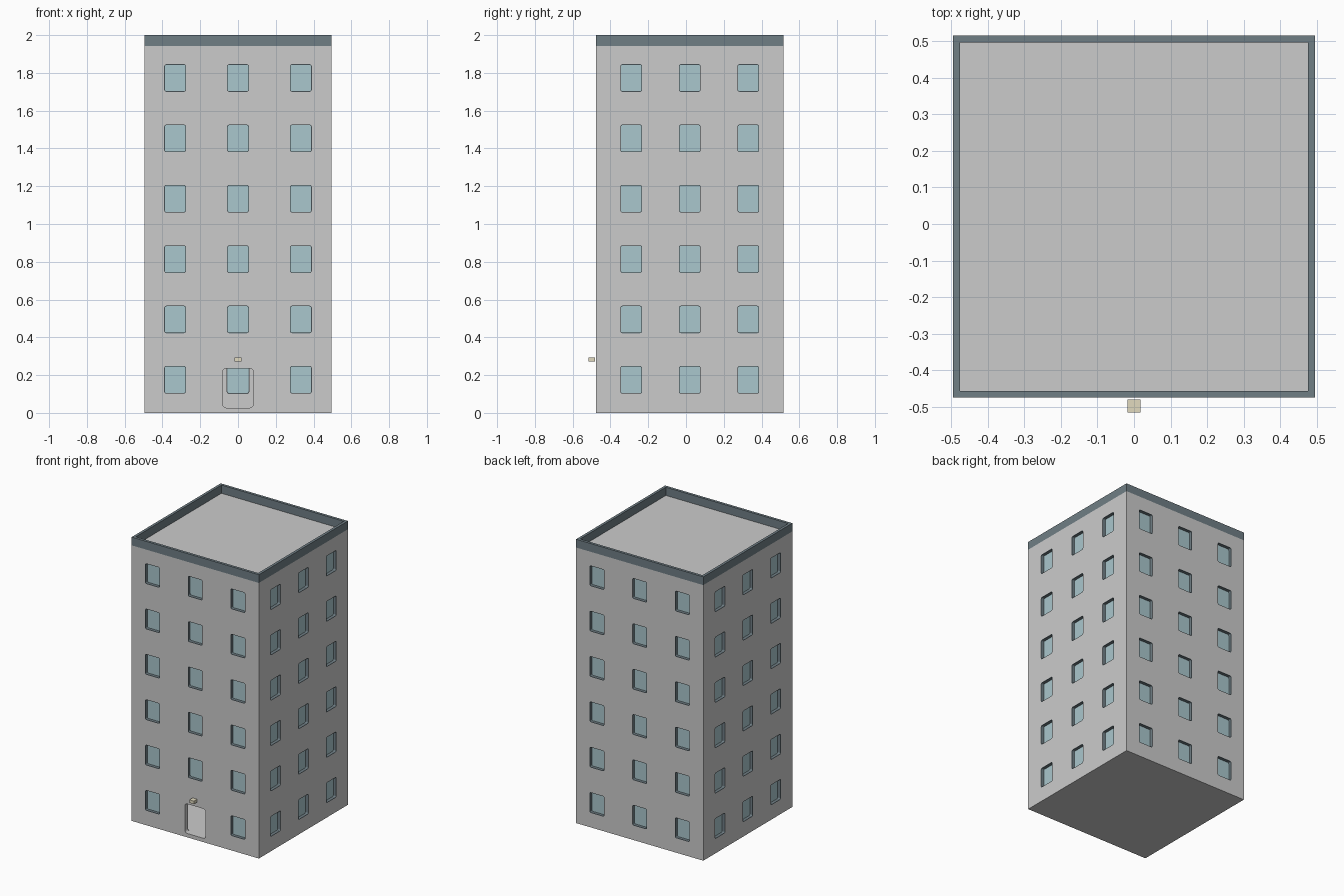
import bpy
from math import pi, sin, cos

if "Cube" in bpy.data.objects:
    bpy.data.objects.remove(bpy.data.objects["Cube"])

H, T, CY = 0.496, 0.035, 0.02      # half width, wall thickness, building centre in y
TOP = 1.942                        # roof level
WX, WZ = 0.0575, 0.073             # window half width / half height
ROWS = [0.175 + 0.3196 * i for i in range(6)]


def material(name, rgb):
    m = bpy.data.materials.new(name)
    m.diffuse_color = (*rgb, 1)
    m.use_nodes = True
    m.node_tree.nodes["Principled BSDF"].inputs["Base Color"].default_value = m.diffuse_color
    return m


SLATE = material("slate", (0.16, 0.21, 0.235))
GLASS = material("window_glass", (0.40, 0.57, 0.61))
BEIGE = material("lamp_beige", (0.75, 0.70, 0.52))


def rounded(cx, cy, hx, hy, r=0.0, seg=3):
    """Outline of a rectangle with optional rounded corners."""
    pts = []
    for k, (sx, sy) in enumerate([(1, 1), (-1, 1), (-1, -1), (1, -1)]):
        for i in range(seg + 1 if r else 1):
            a = k * pi / 2 + i * pi / 2 / seg
            pts.append((cx + sx * (hx - r) + r * cos(a), cy + sy * (hy - r) + r * sin(a)))
    return pts


def plate(name, outlines, depth, loc, rot=(0, 0, 0), mat=None):
    """Filled flat plate; nested outlines become holes."""
    cu = bpy.data.curves.new(name, 'CURVE')
    cu.dimensions, cu.fill_mode, cu.extrude = '2D', 'BOTH', depth / 2
    for pts in outlines:
        s = cu.splines.new('POLY')
        s.points.add(len(pts) - 1)
        for p, (x, y) in zip(s.points, pts):
            p.co = (x, y, 0, 1)
        s.use_cyclic_u, s.use_smooth = True, False
    if mat:
        cu.materials.append(mat)
    ob = bpy.data.objects.new(name, cu)
    bpy.context.collection.objects.link(ob)
    ob.location, ob.rotation_euler = loc, rot
    bpy.ops.object.select_all(action='DESELECT')
    ob.select_set(True)
    bpy.context.view_layer.objects.active = ob
    bpy.ops.object.convert(target='MESH')
    return ob


def box(name, lo, hi, mat=None):
    bpy.ops.mesh.primitive_cube_add(size=1, location=[(a + b) / 2 for a, b in zip(lo, hi)])
    ob = bpy.context.object
    ob.name = name
    ob.scale = [b - a for a, b in zip(lo, hi)]
    if mat:
        ob.data.materials.append(mat)


# four walls with their window frames and panes
for side, angle, half, off in [("front", 0, H, 0.333), ("right", pi / 2, H - T, 0.31),
                               ("back", pi, H, 0.333), ("left", -pi / 2, H - T, 0.31)]:
    def at(d):
        # point at distance d outward from the building axis
        return (sin(angle) * d, CY - cos(angle) * d, 0)

    rot = (pi / 2, 0, angle)
    spots = [(x, z) for z in ROWS for x in (-off, 0, off)
             if not (side == "front" and x == 0 and z == ROWS[0])]
    holes = [rounded(x, z, WX, WZ, 0.010) for x, z in spots]
    inner = [rounded(x, z, WX - 0.003, WZ - 0.003, 0.008) for x, z in spots]
    door = [rounded(0, 0.131, 0.081, 0.104, 0.018)] if side == "front" else []
    plate(side + "_wall", [rounded(0, TOP / 2, half, TOP / 2)] + holes + door,
          T, at(H - T / 2), rot)
    plate(side + "_window_frames", holes + inner, 0.026, at(H - 0.013), rot, SLATE)
    plate(side + "_window_panes", inner, 0.004, at(H - 0.024), rot, GLASS)

# floor and roof slabs inside the walls
I = H - T
box("floor_slab", (-I, CY - I, 0), (I, CY + I, 0.027))
box("roof_slab", (-I, CY - I, 1.915), (I, CY + I, TOP))

# parapet ring around the roof
plate("parapet", [rounded(0, 0, H, H), rounded(0, 0, H - 0.019, H - 0.019)],
      2 - TOP, (0, CY, (2 + TOP) / 2), mat=SLATE)

# small lamp above the doorway
box("door_lamp", (-0.018, -0.516, 0.271), (0.018, -0.481, 0.292), BEIGE)
